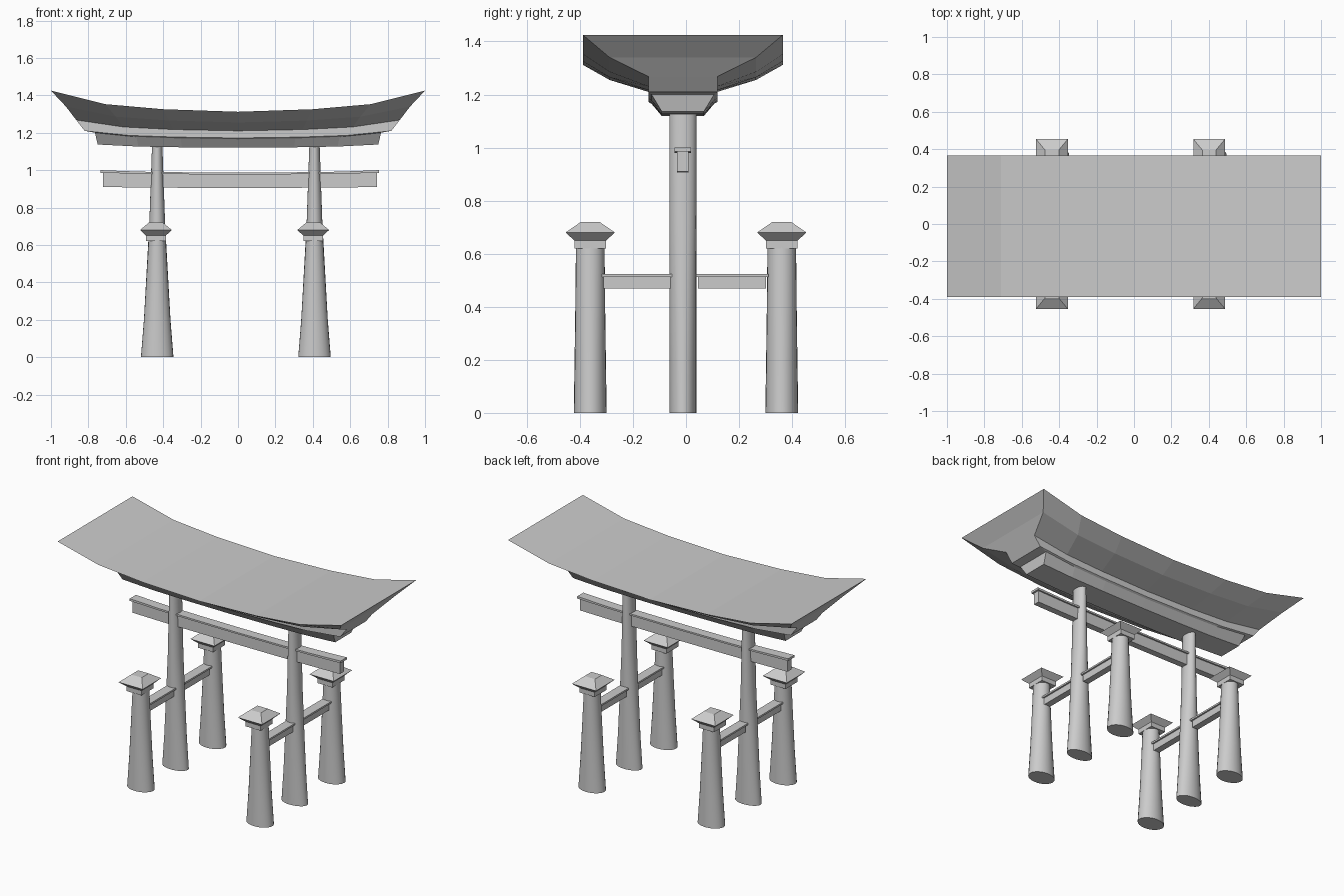
import bpy, bmesh
from math import cos, sin, pi

if "Cube" in bpy.data.objects:
    bpy.data.objects.remove(bpy.data.objects["Cube"])

YC = -0.012                                   # middle plane of gate
STATIONS = [-1, -0.71, -0.4, 0, 0.4, 0.71, 1]  # lengthwise steps
RISE = [1, 0.36, 0.12, 0, 0.12, 0.36, 1]       # upward sweep at each step


def finish(name, bm, smooth=None):
    bmesh.ops.recalc_face_normals(bm, faces=bm.faces[:])
    me = bpy.data.meshes.new(name)
    bm.to_mesh(me)
    bm.free()
    ob = bpy.data.objects.new(name, me)
    bpy.context.collection.objects.link(ob)
    if smooth:
        bpy.ops.object.select_all(action='DESELECT')
        ob.select_set(True)
        bpy.context.view_layer.objects.active = ob
        bpy.ops.object.shade_smooth_by_angle(angle=smooth)
    return ob


def loft(name, rings, smooth=None):
    """Stack closed rings of points and cap both ends."""
    bm = bmesh.new()
    vs = [[bm.verts.new(p) for p in r] for r in rings]
    n = len(vs[0])
    for a, b in zip(vs, vs[1:]):
        for i in range(n):
            bm.faces.new((a[i], a[(i + 1) % n], b[(i + 1) % n], b[i]))
    bm.faces.new(vs[0])
    bm.faces.new(vs[-1])
    return finish(name, bm, smooth)


def rect(x, y, hx, hy, z):
    return [(x - hx, y - hy, z), (x + hx, y - hy, z), (x + hx, y + hy, z), (x - hx, y + hy, z)]


def oval(x, y, hx, hy, z, n=24):
    return [(x + hx * cos(2 * pi * i / n), y + hy * sin(2 * pi * i / n), z) for i in range(n)]


def curved_hull(name, levels, xc=0):
    """Long swept body; each level is (half length, half depth, z middle, z end)."""
    bm = bmesh.new()
    rows = []
    for hx, hy, zm, ze in levels:
        pts = [(xc + s * hx, zm + (ze - zm) * r) for s, r in zip(STATIONS, RISE)]
        rows.append([[bm.verts.new((x, YC + side * hy, z)) for x, z in pts] for side in (-1, 1)])
    for front, back in (rows[0], rows[-1]):
        for i in range(len(STATIONS) - 1):
            bm.faces.new((front[i], front[i + 1], back[i + 1], back[i]))
    for a, b in zip(rows, rows[1:]):
        for s in (0, 1):
            for i in range(len(STATIONS) - 1):
                bm.faces.new((a[s][i], a[s][i + 1], b[s][i + 1], b[s][i]))
        for e in (0, -1):
            bm.faces.new((a[0][e], a[1][e], b[1][e], b[0][e]))
    return finish(name, bm)


# Sweeping roof with stepped lintel underneath
curved_hull("roof", [(1.0, 0.377, 1.312, 1.425), (0.92, 0.276, 1.255, 1.34),
                     (0.865, 0.13, 1.21, 1.268), (0.82, 0.13, 1.172, 1.21),
                     (0.765, 0.118, 1.165, 1.2), (0.75, 0.08, 1.12, 1.137)])

# Tie beam and its cap strip
curved_hull("tie_beam", [(0.732, 0.021, 0.98, 0.986), (0.732, 0.021, 0.905, 0.91)], 0.01)
curved_hull("tie_beam_cap", [(0.744, 0.031, 0.987, 1.0), (0.744, 0.031, 0.977, 0.986)], 0.01)

for side, x in (("left", -0.432), ("right", 0.409)):
    # Tall main pillar
    loft(f"{side}_pillar", [oval(x, YC, hx, 0.051, z) for hx, z in
                            ((0.087, 0), (0.071, 0.2), (0.057, 0.45), (0.042, 0.72), (0.027, 1.15))], 0.6)
    for end, s in (("front", -1), ("back", 1)):
        y = 0.361 * s
        # Short support post
        loft(f"{side}_{end}_post", [oval(x, y, hx, hy, z) for hx, hy, z in
                                    ((0.087, 0.062, 0), (0.071, 0.059, 0.2),
                                     (0.058, 0.056, 0.42), (0.046, 0.054, 0.625))], 0.6)
        # Hipped post cap on a square neck
        cx = x - 0.007
        loft(f"{side}_{end}_post_cap", [rect(cx, y, hx, hy, z) for hx, hy, z in
                                        ((0.053, 0.06, 0.62), (0.053, 0.06, 0.65),
                                         (0.085, 0.093, 0.68), (0.037, 0.035, 0.72))])
        # Brace between post and pillar, with cap strip
        by = 0.18 * s + YC * 0.5
        loft(f"{side}_{end}_brace", [rect(x, by, 0.021, 0.128, z) for z in (0.468, 0.513)])
        loft(f"{side}_{end}_brace_cap", [rect(x, by, 0.031, 0.137, z) for z in (0.512, 0.523)])
